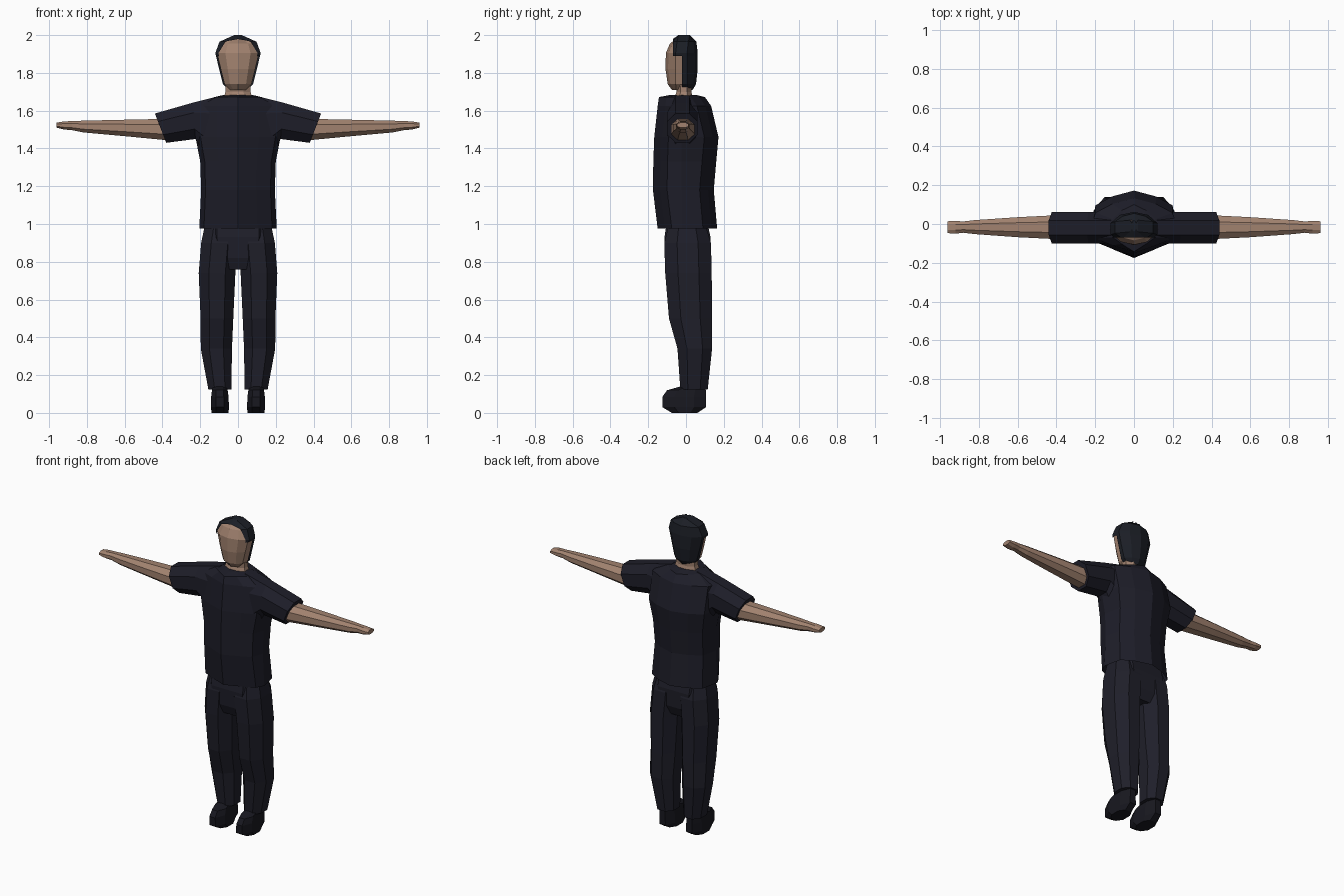
import bpy, bmesh, math
from mathutils import Vector

if "Cube" in bpy.data.objects:
    bpy.data.objects.remove(bpy.data.objects["Cube"])


def material(name, rgb):
    m = bpy.data.materials.new(name)
    m.diffuse_color = (*rgb, 1)
    m.use_nodes = True
    m.node_tree.nodes["Principled BSDF"].inputs["Base Color"].default_value = m.diffuse_color
    return m


SKIN = material("skin", (0.36, 0.225, 0.16))
SHIRT = material("shirt_navy", (0.0125, 0.0125, 0.0215))
PANTS = material("trouser_navy", (0.0135, 0.0135, 0.0225))
HAIR = material("hair_black", (0.011, 0.013, 0.019))
SHOE = material("shoe_black", (0.009, 0.009, 0.014))


def loft(name, rings, mat, cap_start=True, cap_end=True, mirror=False):
    """Skin a list of equal-length point rings."""
    bm = bmesh.new()
    vs = [[bm.verts.new(p) for p in r] for r in rings]
    n = len(vs[0])
    for a, b in zip(vs, vs[1:]):
        for i in range(n):
            j = (i + 1) % n
            bm.faces.new((a[i], a[j], b[j], b[i]))
    if cap_start:
        bm.faces.new(vs[0][::-1])
    if cap_end:
        bm.faces.new(vs[-1])
    bmesh.ops.recalc_face_normals(bm, faces=bm.faces)
    me = bpy.data.meshes.new(name)
    bm.to_mesh(me)
    bm.free()
    me.materials.append(mat)
    ob = bpy.data.objects.new(name, me)
    bpy.context.collection.objects.link(ob)
    if mirror:
        ob.modifiers.new("mirror", 'MIRROR').use_mirror_merge = False
    return ob


def sym(half, z):
    """Close a half outline (front to back) into a symmetric ring."""
    return [Vector((x, y, z)) for x, y in half] + \
           [Vector((-x, y, z)) for x, y in half[-2:0:-1]]


def octagon(a0, a1, b0, b1):
    """Eight-sided outline filling a box."""
    ca, cb, ra, rb = (a0 + a1) / 2, (b0 + b1) / 2, (a1 - a0) / 2, (b1 - b0) / 2
    k = 0.45
    pts = [(1, -k), (1, k), (k, 1), (-k, 1), (-1, k), (-1, -k), (-k, -1), (k, -1)]
    return [(ca + ra * u, cb + rb * v) for u, v in pts]


# Shirt body: ridged at chest and spine, narrow sides
def torso(z, w, f, b):
    s = w * 0.5
    return sym([(0, f), (s, f + 0.04), (w * 0.88, f + 0.075), (w, -0.025),
                (w * 0.88, b - 0.075), (s, b - 0.03), (0, b)], z)


loft("shirt_body", [torso(*r) for r in (
    (0.975, 0.205, -0.15, 0.165),
    (1.18, 0.195, -0.175, 0.147),
    (1.33, 0.20, -0.173, 0.16),
    (1.46, 0.225, -0.168, 0.172),
    (1.625, 0.225, -0.15, 0.133),
    (1.672, 0.125, -0.143, 0.10),
    (1.682, 0.08, -0.09, 0.06))], SHIRT, cap_start=False)

# Sleeves, sloping from the collar and cut at a slant
sleeve = []
for xt, xb, z0, z1 in ((0.09, 0.15, 1.33, 1.68), (0.24, 0.225, 1.45, 1.642),
                       (0.44, 0.38, 1.43, 1.585)):
    sleeve.append([Vector((xb + (xt - xb) * (z - z0) / (z1 - z0), y, z))
                   for y, z in octagon(-0.1, 0.062, z0, z1)])
loft("sleeve", sleeve, SHIRT, mirror=True)

# Bare arms with slim hands
loft("arm", [[Vector((x, y, z)) for y, z in octagon(y0, y1, z0, z1)]
             for x, z0, z1, y0, y1 in (
    (0.36, 1.442, 1.557, -0.08, 0.047),
    (0.60, 1.465, 1.552, -0.068, 0.035),
    (0.82, 1.485, 1.547, -0.052, 0.02),
    (0.88, 1.497, 1.545, -0.045, 0.013),
    (0.92, 1.50, 1.543, -0.05, 0.016),
    (0.96, 1.51, 1.537, -0.047, 0.014))], SKIN, mirror=True)


# Trousers: hips and legs
def hips(z, w, f, b):
    return sym([(0, f), (w * 0.7, f), (w, -0.05), (w, 0.06), (w * 0.7, b), (0, b)], z)


loft("trouser_hips", [hips(*r) for r in (
    (0.76, 0.10, -0.085, 0.10),
    (0.82, 0.13, -0.108, 0.125),
    (0.93, 0.16, -0.114, 0.13),
    (1.02, 0.16, -0.10, 0.11))], PANTS)


def level(z, x0, x1, y0, y1):
    return [Vector((x, y, z)) for x, y in octagon(x0, x1, y0, y1)]


loft("trouser_leg", [level(*r) for r in (
    (0.125, 0.035, 0.157, -0.03, 0.115),
    (0.34, 0.032, 0.197, -0.045, 0.138),
    (0.50, 0.025, 0.198, -0.09, 0.138),
    (0.74, 0.014, 0.208, -0.11, 0.136),
    (0.90, 0.0, 0.195, -0.115, 0.132),
    (1.02, 0.0, 0.17, -0.085, 0.095))], PANTS, mirror=True)

# Shoes
loft("shoe", [level(*r) for r in (
    (0.0, 0.05, 0.14, -0.075, 0.06),
    (0.03, 0.048, 0.143, -0.125, 0.105),
    (0.085, 0.05, 0.142, -0.125, 0.105),
    (0.12, 0.055, 0.138, -0.10, 0.105),
    (0.14, 0.06, 0.135, -0.03, 0.10))], SHOE, mirror=True)

# Neck
loft("neck", [level(*r) for r in (
    (1.66, -0.078, 0.078, -0.065, 0.04),
    (1.70, -0.066, 0.066, -0.05, 0.028),
    (1.75, -0.066, 0.066, -0.055, 0.03))], SKIN)


# Head, and hair as a slightly larger shell over it
def skull(z, w, f, b, d):
    m = (f + b) / 2
    w, f, b = w - d, f + d * 0.6, b - d
    return sym([(0, f), (w * 0.6, f + 0.014), (w, m - 0.03), (w, m + 0.03),
                (w * 0.6, b - 0.015), (0, b)], z - (d if z > 1.95 else 0))


HEAD = ((1.71, 0.05, -0.08, 0.035), (1.74, 0.08, -0.102, 0.053),
        (1.82, 0.10, -0.114, 0.062), (1.905, 0.12, -0.112, 0.062),
        (1.965, 0.098, -0.09, 0.055), (2.0, 0.02, -0.04, 0.02))
loft("head", [skull(*r, 0.009) for r in HEAD], SKIN)
hair = loft("hair", [skull(*r, 0) for r in HEAD], HAIR)

# Trim the hair shell to a stepped hairline, leaving the face open
bm = bmesh.new()
bm.from_mesh(hair.data)
for co, no in (((0, -0.07, 0), (0, 1, 0)), ((0, -0.02, 0), (0, 1, 0)),
               ((0, 0, 1.89), (0, 0, 1))):
    bmesh.ops.bisect_plane(bm, geom=bm.verts[:] + bm.edges[:] + bm.faces[:],
                           plane_co=co, plane_no=no)
face_area = []
for f in bm.faces:
    c = f.calc_center_median()
    if c.y < (-0.07 if c.z > 1.89 else -0.02):
        face_area.append(f)
bmesh.ops.delete(bm, geom=face_area, context='FACES')
bm.to_mesh(hair.data)
bm.free()
